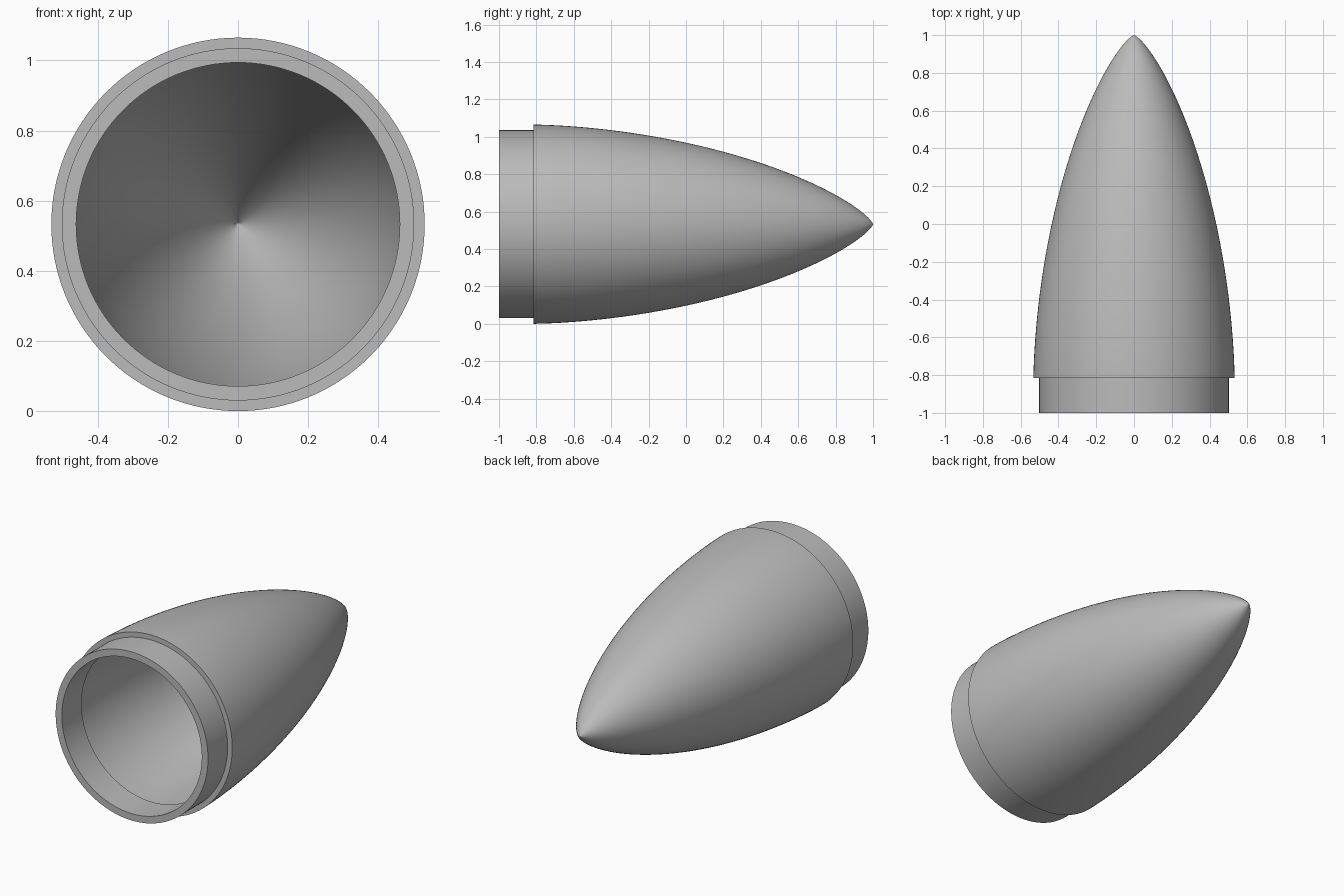
import bpy, bmesh, math
from mathutils import Vector, Matrix

cube = bpy.data.objects.get("Cube")
if cube:
    bpy.data.objects.remove(cube, do_unlink=True)

RADIUS = 0.5325           # nose base radius, also the height of the axis
BASE_Y, TIP_Y = -0.815, 1.0
LENGTH = TIP_Y - BASE_Y
WALL = 0.041
SHOULDER_R = 0.5025
RINGS, SIDES = 64, 128

grey = bpy.data.materials.new("light grey")
grey.use_nodes = True
colour = (0.497, 0.497, 0.497, 1)
grey.diffuse_color = colour
grey.node_tree.nodes["Principled BSDF"].inputs["Base Color"].default_value = colour


def nose_radius(theta):
    """Minimum-drag nose curve; theta runs from 0 at the tip to pi at the base."""
    s = theta - math.sin(2 * theta) / 2 + math.sin(theta) ** 3 / 3
    return RADIUS * math.sqrt(max(s, 0) / math.pi)


def lathe(name, profile):
    """Spin (radius, y) points around the lengthwise axis."""
    bm = bmesh.new()
    verts = [bm.verts.new((r, y, 0)) for r, y in profile]
    edges = [bm.edges.new(pair) for pair in zip(verts, verts[1:])]
    bmesh.ops.spin(bm, geom=verts + edges, axis=(0, 1, 0), cent=(0, 0, 0),
                   angle=math.tau, steps=SIDES, use_merge=True)
    bmesh.ops.remove_doubles(bm, verts=bm.verts, dist=1e-5)
    bmesh.ops.recalc_face_normals(bm, faces=bm.faces)
    bmesh.ops.transform(bm, matrix=Matrix.Translation((0, 0, RADIUS)), verts=bm.verts)
    mesh = bpy.data.meshes.new(name)
    bm.to_mesh(mesh)
    bm.free()
    mesh.materials.append(grey)
    obj = bpy.data.objects.new(name, mesh)
    bpy.context.collection.objects.link(obj)
    bpy.ops.object.select_all(action='DESELECT')
    obj.select_set(True)
    bpy.context.view_layer.objects.active = obj
    bpy.ops.object.shade_smooth_by_angle(angle=math.radians(35))
    return obj


# Outer nose curve, tip to base
angles = [math.pi * i / RINGS for i in range(RINGS + 1)]
outer = [Vector((nose_radius(t), TIP_Y - LENGTH * (1 - math.cos(t)) / 2)) for t in angles]

# Inner curve: the outer one moved in by the wall thickness, base to tip
inner = [Vector((RADIUS - WALL, BASE_Y))]
for i in range(RINGS - 1, 0, -1):
    along = (outer[i + 1] - outer[i - 1]).normalized()
    r = outer[i].x - WALL / abs(along.y)
    if r <= 0.004:
        break
    inner.append(Vector((r, outer[i].y)))
inner.append(Vector((0, inner[-1].y + 0.01)))

# Hollow shoulder sleeve that steps in behind the nose
shoulder = [(SHOULDER_R, BASE_Y), (SHOULDER_R, -1),
            (SHOULDER_R - WALL, -1), (SHOULDER_R - WALL, BASE_Y)]

lathe("nose_cone_with_shoulder",
      [tuple(p) for p in outer] + shoulder + [tuple(p) for p in inner])
